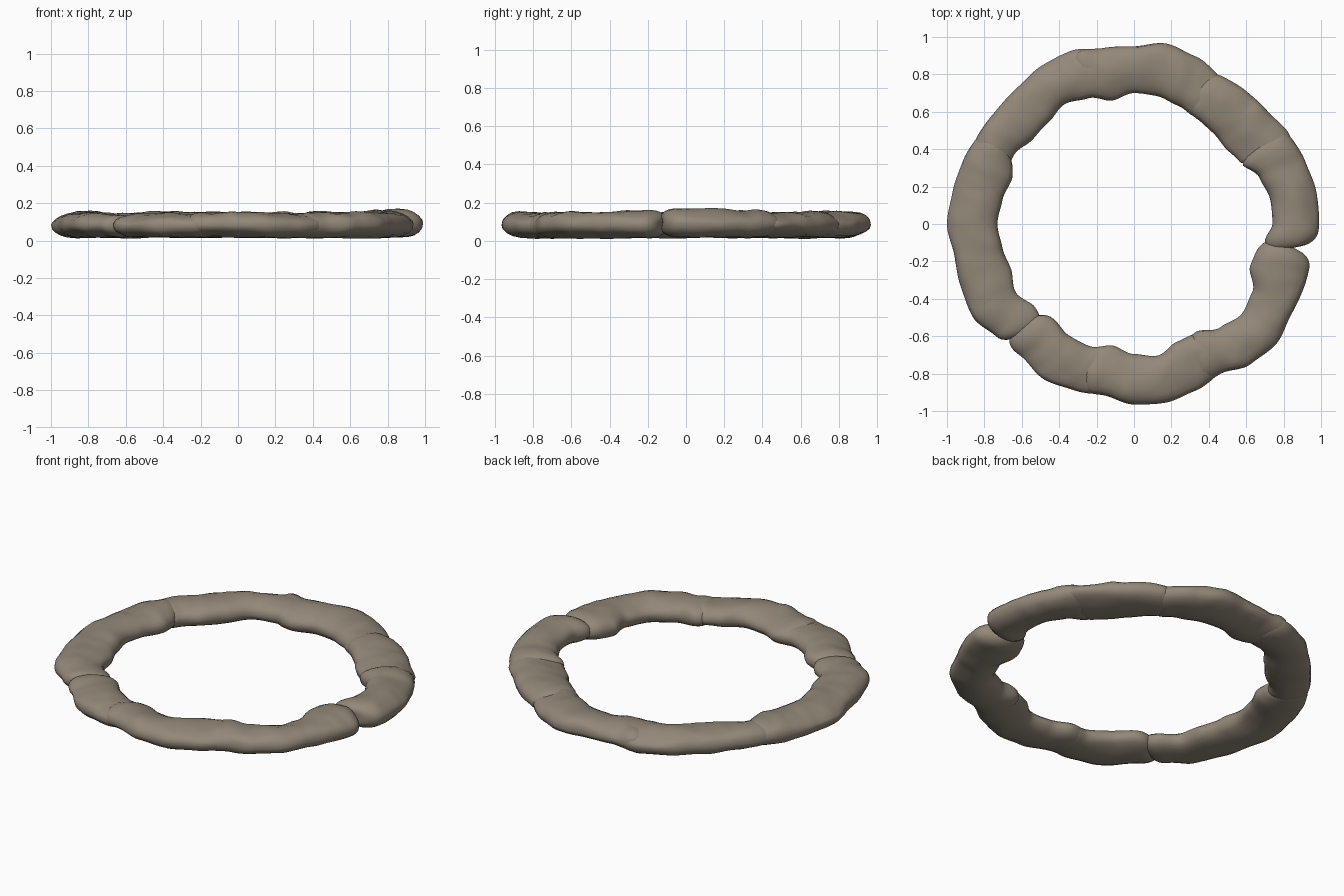
import bpy, bmesh, math
from mathutils import Vector, noise

if "Cube" in bpy.data.objects:
    bpy.data.objects.remove(bpy.data.objects["Cube"])

# Outer and inner radius of the ring (percent), every 10 degrees from +x
OUTER = [99, 99, 97.5, 96, 93.5, 93, 92, 95.5, 98, 95, 95.5, 98.5,
         98, 96, 95.5, 96, 97.5, 98.5, 100, 97.5, 98.5, 99.5, 95, 93,
         96, 94.5, 93, 96.5, 97, 95, 92.5, 97.5, 99.5, 97, 97, 96.5]
INNER = [74, 74, 71.5, 65.5, 63.5, 64.5, 65.5, 67.5, 69.5, 70, 67, 71.5,
         74, 71, 70.5, 74, 69.5, 71.5, 73, 71.5, 70, 73, 69, 66.5,
         69, 69.5, 66, 69.5, 71.5, 67, 66.5, 72, 75, 73, 66, 67]

# Stones: start angle, end angle, bottom z, top z at start, top z at end
STONES = [(-10, 34, 0.015, 0.178, 0.158),
          (24, 66, 0.015, 0.150, 0.160),
          (56, 112, 0.012, 0.150, 0.160),
          (99, 157, 0.010, 0.160, 0.150),
          (147, 226, 0.012, 0.160, 0.148),
          (221, 262, 0.015, 0.150, 0.145),
          (250, 303, 0.012, 0.155, 0.152),
          (292, 353, 0.010, 0.150, 0.165)]

mat = bpy.data.materials.new("stone")
mat.diffuse_color = (0.29, 0.245, 0.19, 1)
mat.use_nodes = True
mat.node_tree.nodes["Principled BSDF"].inputs["Base Color"].default_value = mat.diffuse_color


def radius(table, deg):
    i = math.floor(deg / 10)
    f = deg / 10 - i
    f = f * f * (3 - 2 * f)
    return (table[i % 36] * (1 - f) + table[(i + 1) % 36] * f) / 100


def spow(v, e):
    return math.copysign(abs(v) ** e, v)


def stone(name, a0, a1, zlo, zt0, zt1, seed, sides=20, cap=7.0):
    bm = bmesh.new()
    n = int((a1 - a0) / 1.6)
    # denser stations near both rounded ends
    stations = [0.15, 0.6, 1.4, 2.5, 4.0, 5.5]
    mid = [cap + (a1 - a0 - 2 * cap) * i / n for i in range(n + 1)]
    offs = stations + mid + [a1 - a0 - s for s in reversed(stations)]
    rings = []
    for o in offs:
        deg = a0 + o
        d = min(o, a1 - a0 - o, cap) / cap
        k = math.sqrt(max(0.0, 1 - (1 - d) ** 2)) ** 0.8
        ri, ro = radius(INNER, deg), radius(OUTER, deg)
        zt = zt0 + (zt1 - zt0) * o / (a1 - a0)
        rc, rw = (ri + ro) / 2, (ro - ri) / 2 * k
        zc, zh = (zt + zlo) / 2, (zt - zlo) / 2 * k
        # slanted ridge line along each stone
        tilt = 0.30 * math.sin(math.radians(deg * 5) + seed)
        ring = []
        for j in range(sides):
            t = 2 * math.pi * j / sides
            u, v = spow(math.cos(t), 0.92), spow(math.sin(t), 0.85)
            zz = v * (1 - 0.3 * max(0, u * tilt / 0.3 * (1 if v > 0 else -1)))
            r, z = rc + rw * u, zc + zh * zz
            skew = 2.0 * u * math.sin(seed * 2.1) * (1 - d)
            a = math.radians(deg + skew)
            p = Vector((r * math.cos(a), r * math.sin(a), z))
            q = noise.noise(p * 6 + Vector((seed * 7.3, 0, 0)))
            q2 = noise.noise(p * 14 + Vector((0, seed * 3.1, 0)))
            z += k * (0.012 * q + 0.005 * q2) * (1 if v > 0 else -0.4) - 0.003 * v
            r += k * 0.010 * q2 * (1 - abs(u))
            z = min(max(z, 0.006), 0.18)
            ring.append(bm.verts.new((r * math.cos(a), r * math.sin(a), z)))
        rings.append(ring)
    for A, B in zip(rings, rings[1:]):
        for j in range(sides):
            m = (j + 1) % sides
            bm.faces.new((A[j], A[m], B[m], B[j]))
    bm.faces.new(rings[0])
    bm.faces.new(rings[-1])
    bmesh.ops.recalc_face_normals(bm, faces=bm.faces)
    for f in bm.faces:
        f.smooth = True
    me = bpy.data.meshes.new(name)
    bm.to_mesh(me)
    bm.free()
    ob = bpy.data.objects.new(name, me)
    me.materials.append(mat)
    bpy.context.collection.objects.link(ob)


# Ring of overlapping curved stones
for i, s in enumerate(STONES):
    stone(f"ring_stone_{i + 1}", *s, seed=i + 1)
